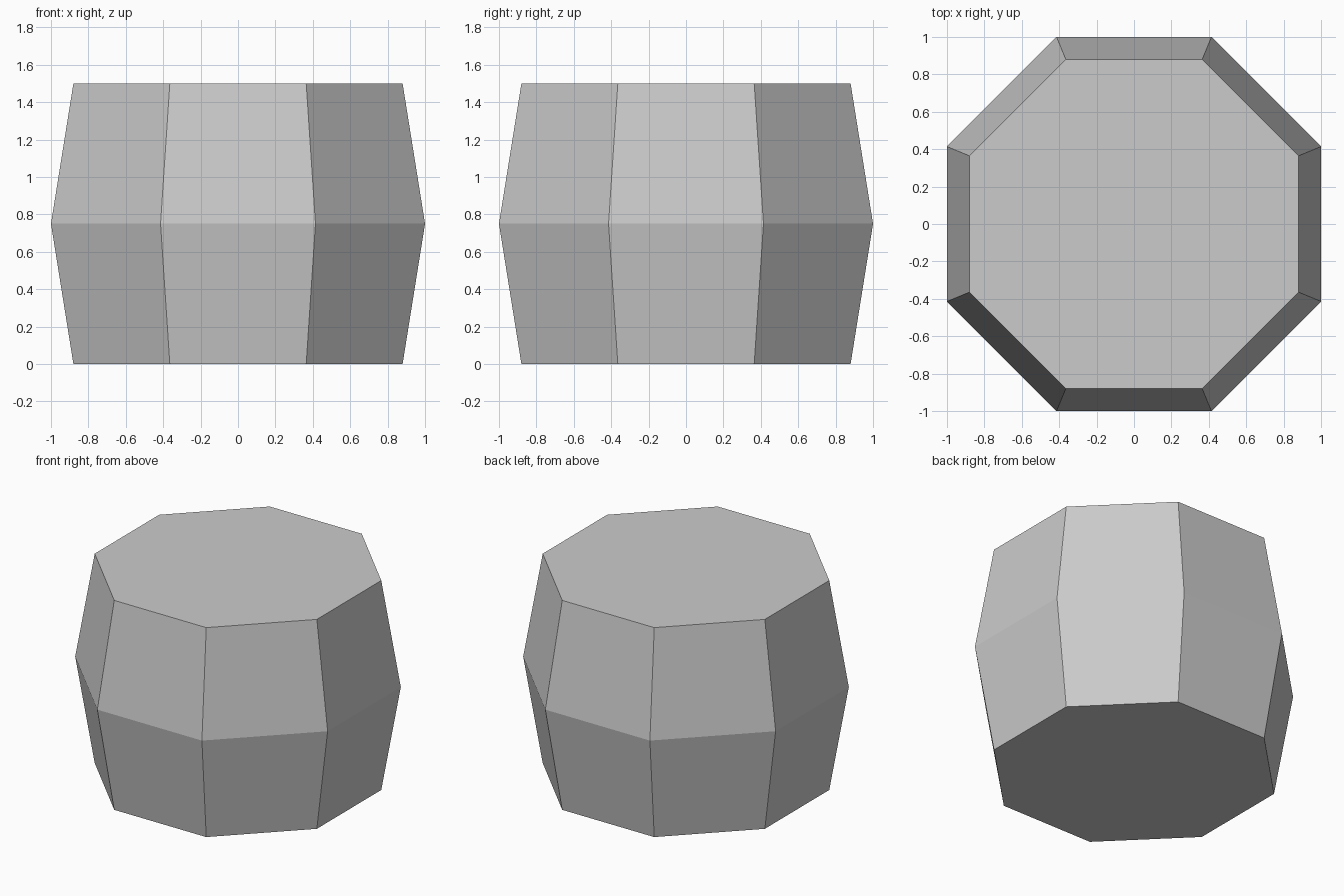
import bpy, bmesh, math

cube = bpy.data.objects.get("Cube")
if cube:
    bpy.data.objects.remove(cube, do_unlink=True)

SIDES = 8
# (height, distance from the axis to a flat side)
PROFILE = [(0.0, 0.88), (0.75, 1.0), (1.5, 0.88)]

grey = bpy.data.materials.new("light_grey")
grey.use_nodes = True
colour = (0.6, 0.6, 0.6, 1.0)
grey.diffuse_color = colour
grey.node_tree.nodes["Principled BSDF"].inputs["Base Color"].default_value = colour

# Barrel: octagonal rings joined by flat panels and closed with caps
bm = bmesh.new()
rings = []
for z, apothem in PROFILE:
    radius = apothem / math.cos(math.pi / SIDES)
    angles = [2 * math.pi * (i + 0.5) / SIDES for i in range(SIDES)]
    rings.append([bm.verts.new((radius * math.cos(a), radius * math.sin(a), z))
                  for a in angles])
for low, high in zip(rings, rings[1:]):
    for i in range(SIDES):
        j = (i + 1) % SIDES
        bm.faces.new((low[i], low[j], high[j], high[i]))
bm.faces.new(rings[-1])
bm.faces.new(rings[0][::-1])
bmesh.ops.recalc_face_normals(bm, faces=bm.faces)

mesh = bpy.data.meshes.new("barrel_body")
bm.to_mesh(mesh)
bm.free()
mesh.materials.append(grey)
barrel = bpy.data.objects.new("barrel_body", mesh)
bpy.context.collection.objects.link(barrel)
